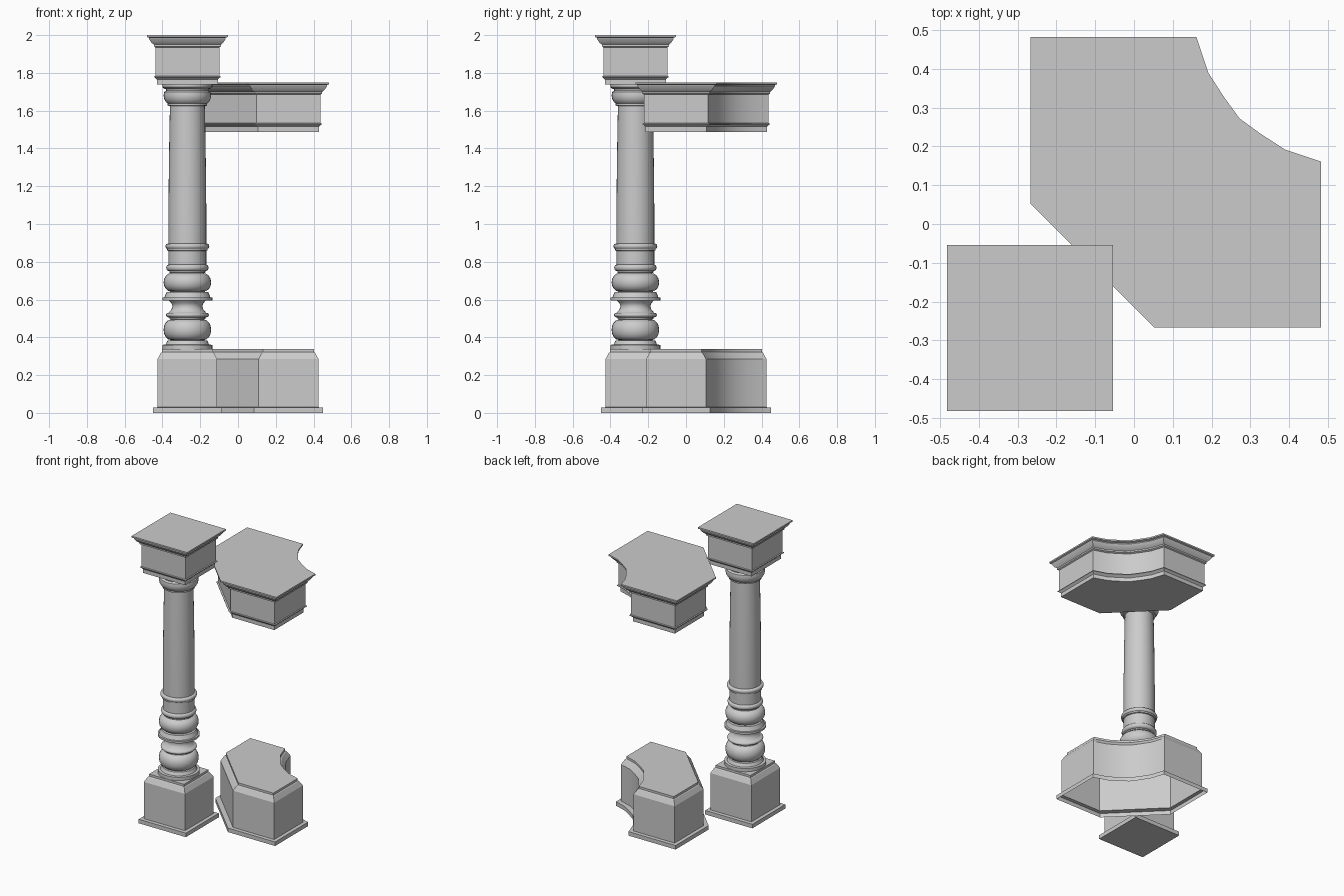
import bpy, bmesh, math

if "Cube" in bpy.data.objects:
    bpy.data.objects.remove(bpy.data.objects["Cube"])

CX = -0.268   # column axis (x and y)
S = 0.214     # half width of the square pedestal outline

# Plan outlines, inset by d
def square(d):
    h = S - d
    return [(CX + a * h, CX + b * h) for a, b in ((-1, -1), (1, -1), (1, 1), (-1, 1))]

ARC = [(0.482, 0.161), (0.389, 0.192), (0.327, 0.232), (0.272, 0.272),
       (0.232, 0.327), (0.192, 0.389), (0.161, 0.482)]

def corner_plan(d):
    pts = [(0.053 + d, -0.267 + d), (0.482 - d, -0.267 + d)]
    pts += [(x - d, y - d) for x, y in ARC]
    pts += [(-0.267 + d, 0.482 - d), (-0.267 + d, 0.053 + d)]
    return pts

# Stack outlines along a moulding profile of (inset, z), bottom to top
def moulded_block(name, plan, profile, bottom=True):
    bm = bmesh.new()
    rings = [[bm.verts.new((x, y, z)) for x, y in plan(d)] for d, z in profile]
    n = len(rings[0])
    for lo, hi in zip(rings, rings[1:]):
        for i in range(n):
            j = (i + 1) % n
            bm.faces.new((lo[i], lo[j], hi[j], hi[i]))
    bm.faces.new(rings[-1])
    if bottom:
        bm.faces.new(rings[0][::-1])
    return finish(name, bm, 22)

# Revolve a profile of (radius, z) around the column axis
def lathe(name, profile, sides=32):
    bm = bmesh.new()
    rings = [[bm.verts.new((CX + r * math.cos(2 * math.pi * i / sides),
                            CX + r * math.sin(2 * math.pi * i / sides), z))
              for i in range(sides)] for r, z in profile]
    for lo, hi in zip(rings, rings[1:]):
        for i in range(sides):
            j = (i + 1) % sides
            bm.faces.new((lo[i], lo[j], hi[j], hi[i]))
    bm.faces.new(rings[0][::-1])
    bm.faces.new(rings[-1])
    return finish(name, bm, 35)

def finish(name, bm, angle):
    me = bpy.data.meshes.new(name)
    bm.to_mesh(me)
    bm.free()
    ob = bpy.data.objects.new(name, me)
    bpy.context.collection.objects.link(ob)
    bpy.ops.object.select_all(action='DESELECT')
    ob.select_set(True)
    bpy.context.view_layer.objects.active = ob
    bpy.ops.object.shade_smooth_by_angle(angle=math.radians(angle))
    return ob

# Rounded bulge between two heights
def bulge(r_in, r_out, z0, z1, n=8):
    return [(r_in + (r_out - r_in) * math.sin(math.pi * i / n),
             (z0 + z1) / 2 - (z1 - z0) / 2 * math.cos(math.pi * i / n)) for i in range(n + 1)]

# Pedestals: plinth, body, chamfered top
base = [(0.033, 0), (0.033, 0.028), (0.056, 0.03), (0.056, 0.285),
        (0.074, 0.318), (0.08, 0.322), (0.08, 0.337)]
moulded_block("column_pedestal", square, base)
moulded_block("corner_pedestal", corner_plan, base, bottom=False)

# Cornice blocks share one profile
cornice = [(0.053, -0.262), (0.053, -0.235), (0.044, -0.226), (0.038, -0.222), (0.038, -0.218),
           (0.045, -0.216), (0.045, -0.065), (0.036, -0.06), (0.036, -0.05), (0.024, -0.04),
           (0.015, -0.027), (0.011, -0.02), (0.011, -0.014), (0, -0.01), (0, 0)]
moulded_block("column_cornice", square, [(d, z + 2.0) for d, z in cornice])
moulded_block("corner_cornice", corner_plan, [(d, z + 1.75) for d, z in cornice])

# Column base: two stacked torus mouldings with collars
col_base = [(0.132, 0.335), (0.132, 0.36), (0.115, 0.362), (0.105, 0.383)]
col_base += bulge(0.085, 0.126, 0.385, 0.495)
col_base += [(0.095, 0.497), (0.095, 0.505)] + bulge(0.1, 0.114, 0.506, 0.53, 6)
col_base += [(0.095, 0.535), (0.084, 0.548), (0.079, 0.565), (0.084, 0.58), (0.097, 0.594),
             (0.132, 0.596), (0.132, 0.61), (0.122, 0.612), (0.11, 0.64)]
col_base += bulge(0.085, 0.126, 0.642, 0.74)
col_base += [(0.095, 0.742), (0.095, 0.75)] + bulge(0.1, 0.112, 0.752, 0.785, 6)
lathe("column_base", col_base)

# Shaft with a lower collar and slight taper
shaft = [(0.1, 0.78), (0.1, 0.858), (0.107, 0.86), (0.107, 0.868)]
shaft += bulge(0.108, 0.116, 0.87, 0.895, 6)
shaft += [(0.1, 0.897), (0.1, 1.1), (0.098, 1.3), (0.095, 1.5), (0.092, 1.64)]
lathe("column_shaft", shaft)

# Capital
capital = [(0.098, 1.625), (0.104, 1.628), (0.104, 1.638), (0.113, 1.645), (0.122, 1.66),
           (0.126, 1.68), (0.123, 1.698), (0.112, 1.706), (0.112, 1.714),
           (0.124, 1.717), (0.132, 1.725), (0.132, 1.742)]
lathe("column_capital", capital)
